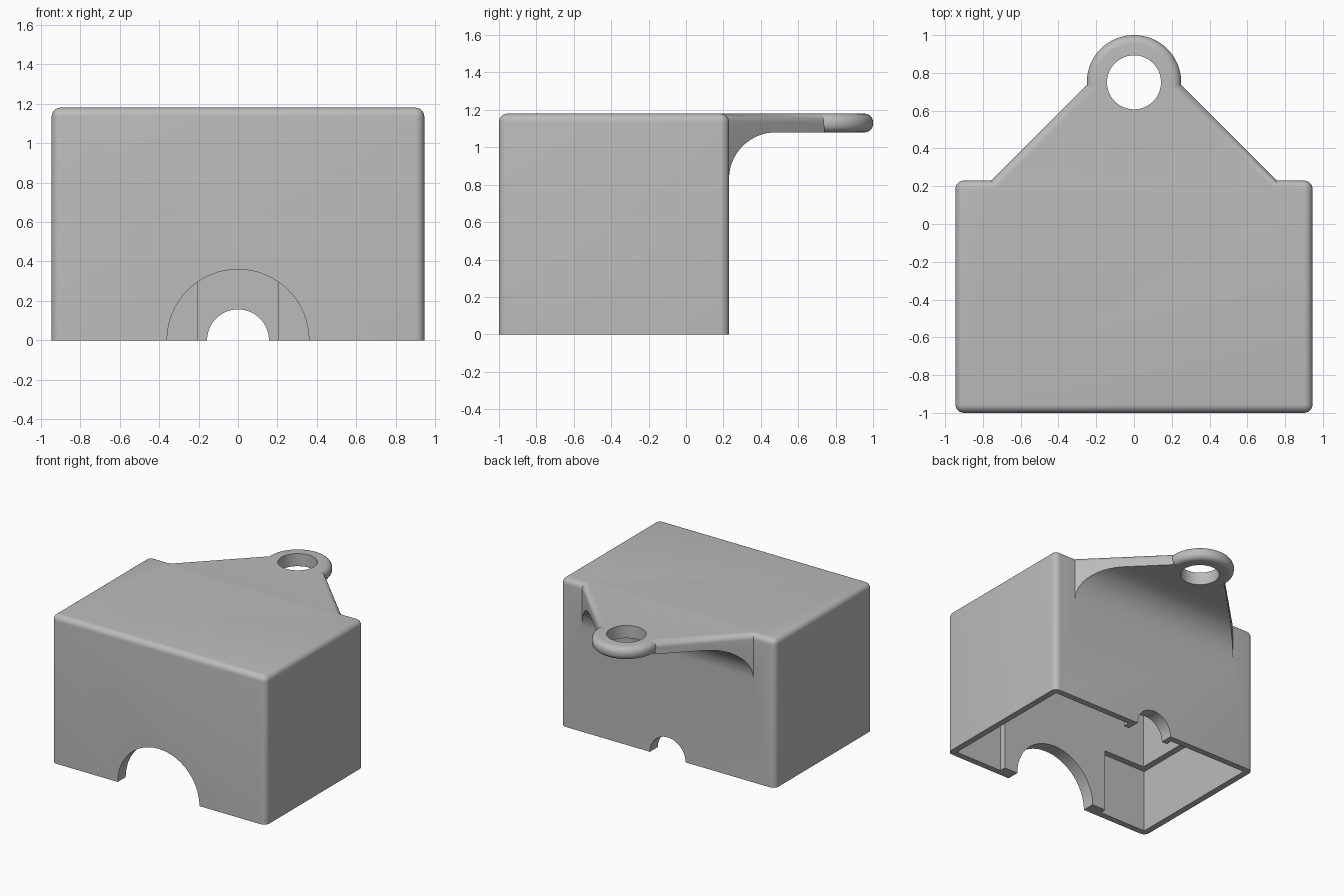
import bpy
import bmesh
from math import pi, sin, cos
from mathutils import Vector, Matrix

if "Cube" in bpy.data.objects:
    bpy.data.objects.remove(bpy.data.objects["Cube"], do_unlink=True)

W, FRONT, BACK, TOP = 0.945, -1.0, 0.23, 1.18   # outer housing
WALL, LEDGE = 0.05, 0.50                        # lip thickness and height
ROUND = 0.045
LUG_Y, LUG_R, LUG_T = 0.75, 0.25, 0.10

grey = bpy.data.materials.new("plain_grey")
grey.use_nodes = True
grey.diffuse_color = (0.5, 0.5, 0.5, 1)
grey.node_tree.nodes["Principled BSDF"].inputs["Base Color"].default_value = (0.5, 0.5, 0.5, 1)


def to_object(name, bm):
    bmesh.ops.recalc_face_normals(bm, faces=bm.faces)
    mesh = bpy.data.meshes.new(name)
    bm.to_mesh(mesh)
    bm.free()
    mesh.materials.append(grey)
    obj = bpy.data.objects.new(name, mesh)
    bpy.context.collection.objects.link(obj)
    return obj


def box_mesh(x, y0, y1, z0, z1):
    bm = bmesh.new()
    size = Matrix.Diagonal((2 * x, y1 - y0, z1 - z0, 1))
    place = Matrix.Translation((0, (y0 + y1) / 2, (z0 + z1) / 2))
    bmesh.ops.create_cube(bm, size=1, matrix=place @ size)
    return bm


def cylinder_mesh(radius, depth, matrix, sides=64):
    bm = bmesh.new()
    bmesh.ops.create_cone(bm, cap_ends=True, segments=sides, radius1=radius,
                          radius2=radius, depth=depth, matrix=matrix)
    return bm


def round_edges(bm, rule, radius, segments=6):
    edges = [e for e in bm.edges if rule(*(v.co for v in e.verts))]
    bmesh.ops.bevel(bm, geom=edges, offset=radius, segments=segments,
                    profile=0.5, affect='EDGES', clamp_overlap=True)


def combine(target, helper, operation):
    mod = target.modifiers.new(operation.lower(), 'BOOLEAN')
    mod.operation, mod.solver, mod.object = operation, 'EXACT', helper
    bpy.context.view_layer.objects.active = target
    bpy.ops.object.modifier_apply(modifier=mod.name)
    bpy.data.objects.remove(helper, do_unlink=True)


# Housing: block with every edge rounded except around the open bottom
bm = box_mesh(W, FRONT, BACK, 0, TOP)
round_edges(bm, lambda a, b: max(a.z, b.z) > 0.1, ROUND)
housing = to_object("housing", bm)

# Lug bracket: side profile with a curved gusset, tapered at 45 degrees
under = TOP - LUG_T
gusset = 0.25
arc = [(BACK + gusset * (1 - cos(t)), under - gusset * (1 - sin(t)))
       for t in (i * pi / 32 for i in range(17))]
profile = [(0.14, TOP), (0.14, under - gusset)] + arc + [(0.74, under), (0.74, TOP)]
bm = bmesh.new()
side = bm.faces.new([bm.verts.new((-0.755, y, z)) for y, z in profile])
grown = bmesh.ops.extrude_face_region(bm, geom=[side])["geom"]
bmesh.ops.translate(bm, vec=(1.51, 0, 0),
                    verts=[g for g in grown if isinstance(g, bmesh.types.BMVert)])
for s in (-1, 1):
    cut = bmesh.ops.bisect_plane(bm, geom=bm.verts[:] + bm.edges[:] + bm.faces[:],
                                 plane_co=(0, 0.985, 0), plane_no=(s, 1, 0),
                                 clear_outer=True)["geom_cut"]
    bmesh.ops.holes_fill(bm, edges=[g for g in cut if isinstance(g, bmesh.types.BMEdge)])
bmesh.ops.remove_doubles(bm, verts=bm.verts, dist=0.0001)
bmesh.ops.recalc_face_normals(bm, faces=bm.faces)
round_edges(bm, lambda a, b: min(a.z, b.z) > TOP - 0.001
            and abs(a.x - b.x) > 0.1 and abs(a.y - b.y) > 0.1, ROUND)
combine(housing, to_object("lug_bracket", bm), 'UNION')

# Lug ring: rounded disc at the end of the bracket
ring_place = Matrix.Translation((0, LUG_Y, TOP - LUG_T / 2))
bm = cylinder_mesh(LUG_R, LUG_T, ring_place)
round_edges(bm, lambda a, b: abs(a.z - b.z) < 0.001, ROUND)
combine(housing, to_object("lug_ring", bm), 'UNION')
combine(housing, to_object("lug_hole", cylinder_mesh(0.143, 0.5, ring_place)), 'DIFFERENCE')

# Cavity: thicker walls above, thinner lip below, with pads left at both openings
inner = 2 * WALL
cavity = to_object("cavity", box_mesh(W - inner, FRONT + inner, BACK - inner, -0.1, TOP - LUG_T))
lip = to_object("lip", box_mesh(W - WALL, FRONT + WALL, BACK - WALL, -0.2, LEDGE))
for name, half, y0, y1 in (("front_pad", 0.48, FRONT, FRONT + inner),
                           ("back_pad", 0.205, BACK - inner, BACK)):
    combine(lip, to_object(name, box_mesh(half, y0, y1, -0.5, TOP)), 'DIFFERENCE')
combine(housing, lip, 'DIFFERENCE')
combine(housing, cavity, 'DIFFERENCE')

# Arched openings in the front and back walls
for name, radius, y in (("front_arch", 0.36, FRONT), ("back_arch", 0.157, BACK)):
    place = Matrix.Translation((0, y, 0)) @ Matrix.Rotation(pi / 2, 4, 'X')
    combine(housing, to_object(name, cylinder_mesh(radius, 0.4, place)), 'DIFFERENCE')

# Smooth shading with crisp edges
bpy.ops.object.select_all(action='DESELECT')
housing.select_set(True)
bpy.context.view_layer.objects.active = housing
bpy.ops.object.shade_smooth_by_angle(angle=pi / 6)
